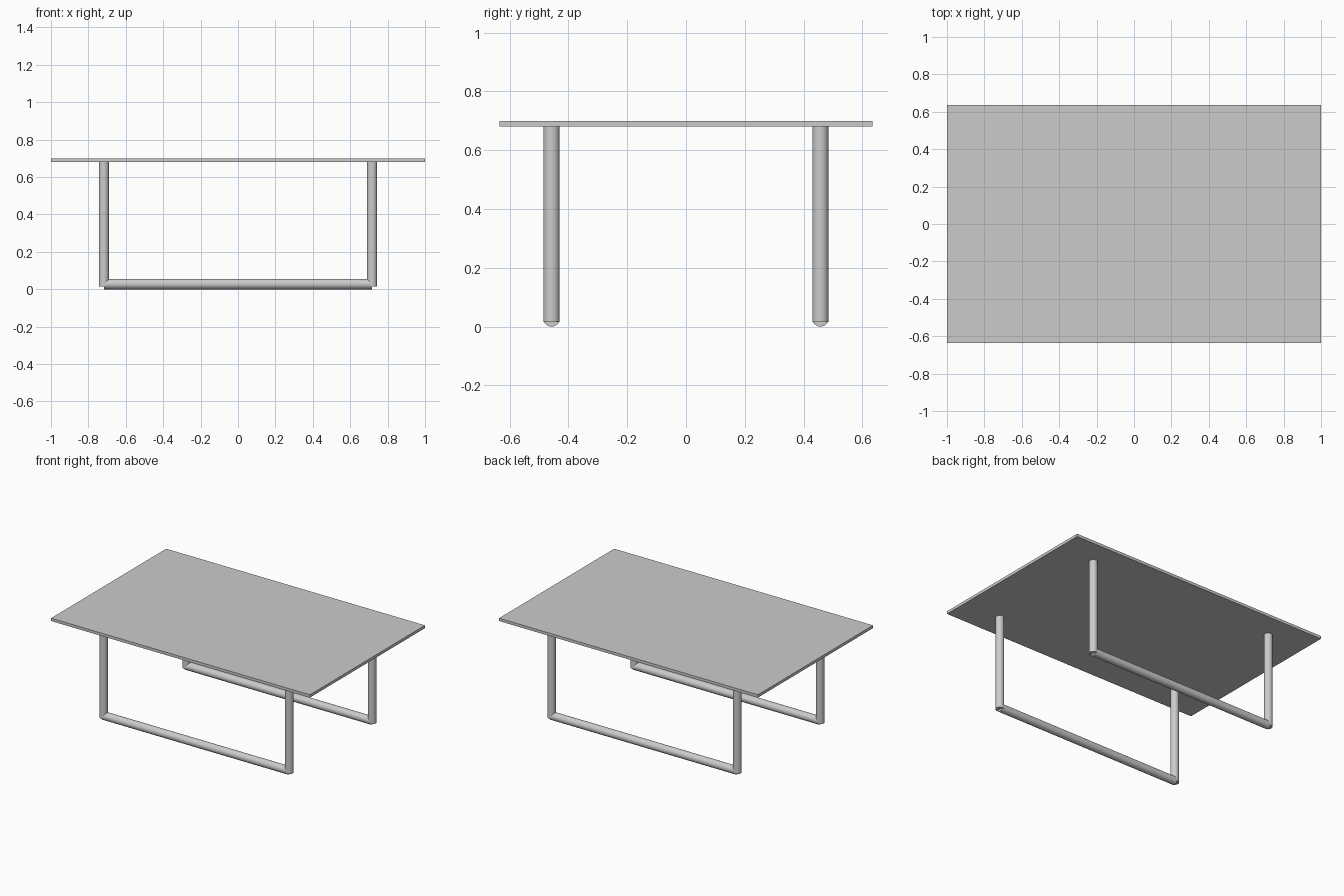
import bpy, math

if "Cube" in bpy.data.objects:
    bpy.data.objects.remove(bpy.data.objects["Cube"])

R = 0.0275                     # tube radius
LEG_X, LEG_Y = 0.717, 0.457    # leg centre offsets
TOP_Z, THICK = 0.70, 0.02
LEG_BOTTOM = 0.015


def tube(name, location, length, rotation=(0, 0, 0)):
    bpy.ops.mesh.primitive_cylinder_add(vertices=32, radius=R, depth=length,
                                        location=location, rotation=rotation)
    ob = bpy.context.object
    ob.name = name
    bpy.ops.object.shade_smooth_by_angle(angle=math.radians(30))
    return ob


# Thin rectangular table top
bpy.ops.mesh.primitive_cube_add(size=1, location=(0, 0, TOP_Z - THICK / 2))
top = bpy.context.object
top.name = "table_top"
top.scale = (2.0, 1.27, THICK)
bpy.ops.object.transform_apply(location=False, rotation=False, scale=True)

# Two U-shaped tube frames, front and back
leg_top = TOP_Z - THICK
for side, y in (("front", -LEG_Y), ("back", LEG_Y)):
    for end, x in (("left", -LEG_X), ("right", LEG_X)):
        tube(f"{side}_{end}_leg", (x, y, (leg_top + LEG_BOTTOM) / 2),
             leg_top - LEG_BOTTOM)
    # Floor bar joining the two legs
    tube(f"{side}_floor_bar", (0, y, R), 2 * LEG_X, (0, math.pi / 2, 0))
